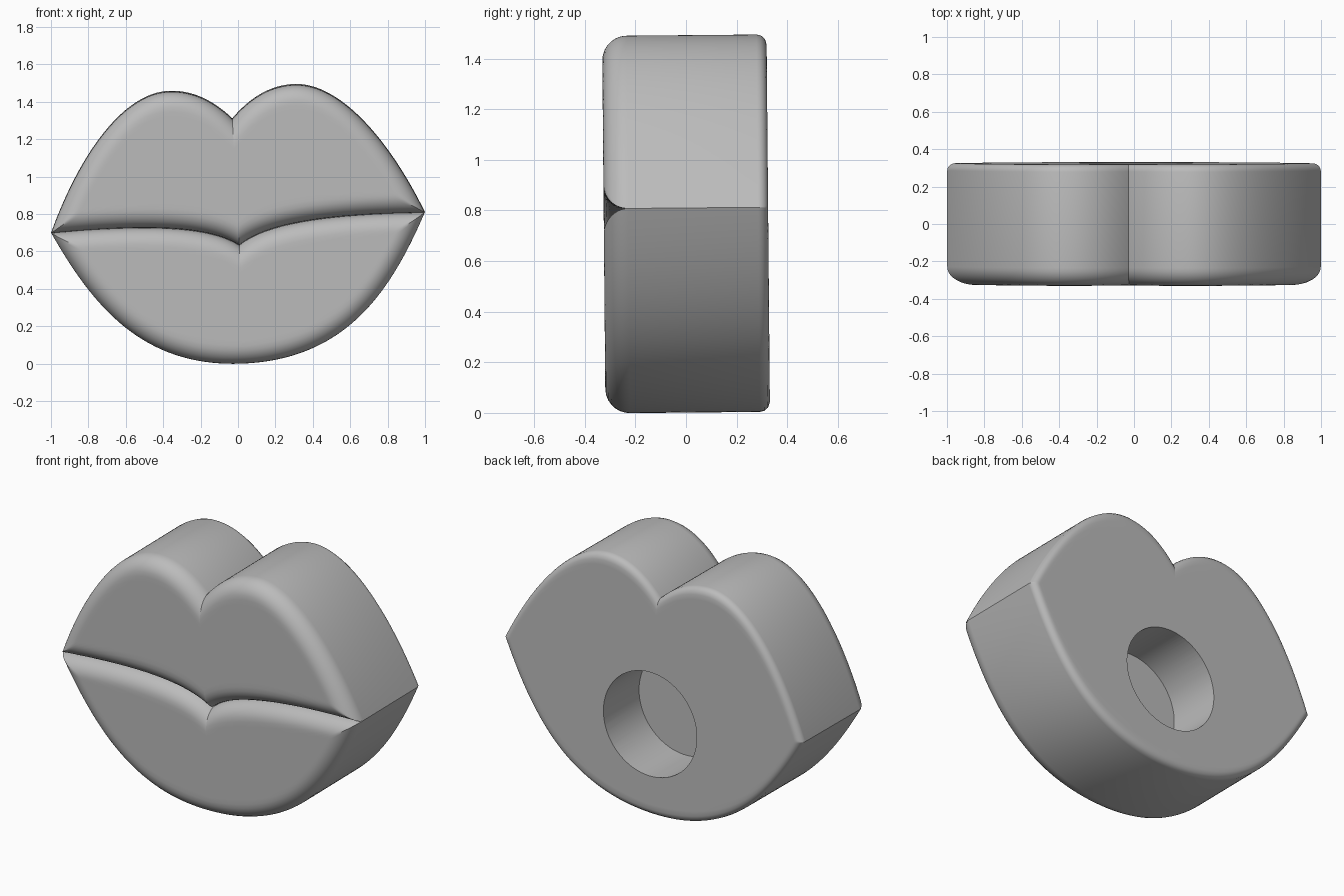
import bpy, bmesh, math
from mathutils import Vector, Matrix
from mathutils.geometry import interpolate_bezier

cube = bpy.data.objects.get("Cube")
if cube:
    bpy.data.objects.remove(cube, do_unlink=True)

HALF_DEPTH = 0.325
FRONT_R, BACK_R = 0.097, 0.04
COLUMNS, ROWS = 90, 28


def curve(*knots):
    """Join cubic segments (four points each) into one polyline from x=0 to x=1."""
    pts = []
    for k in knots:
        seg = interpolate_bezier(*[Vector((x, z)) for x, z in k], 70)
        pts += seg[1:] if pts else seg
    return pts


# Half outlines, centre to corner of the mouth
upper = curve([(0, .555), (.09, .65), (.2, .72), (.335, .72)],
              [(.335, .72), (.58, .72), (.83, .4), (1, 0)])
mouth = curve([(0, -.12), (.1, -.05), (.3, .03), (1, 0)])
lower = curve([(0, -.753), (.55, -.753), (.8, -.4), (1, 0)])


def height(line, x):
    for a, b in zip(line, line[1:]):
        if x <= b.x:
            return a.y + (b.y - a.y) * (x - a.x) / (b.x - a.x)
    return line[-1].y


def extended(line):
    # Carry the tangent past the centre so the fold stays a mitred crease
    return [line[0] - (line[1] - line[0]).normalized() * 0.2] + line


def distance(p, line):
    best = 9.0
    px, pz = p
    for a, b in zip(line, line[1:]):
        dx, dz = b.x - a.x, b.y - a.y
        ex, ez = px - a.x, pz - a.y
        t = max(0.0, min(1.0, (ex * dx + ez * dz) / (dx * dx + dz * dz)))
        best = min(best, (ex - t * dx) ** 2 + (ez - t * dz) ** 2)
    return math.sqrt(best)


def fillet(d, r):
    """Drop of a rounded edge at distance d from the outline."""
    k = max(0.0, r - d)
    return r - math.sqrt(r * r - k * k)


def ease(n):
    return [(1 - math.cos(math.pi * i / n)) / 2 for i in range(n + 1)]


ext = {name: extended(line) for name, line in
       (("upper", upper), ("mouth", mouth), ("lower", lower))}


def strip(x, z0, z1, names, r, side):
    pts = []
    for s in ease(ROWS):
        z = z0 + (z1 - z0) * s
        d = 0 if s in (0, 1) else min(distance((x, z), ext[n]) for n in names)
        pts.append((x, side * (HALF_DEPTH - fillet(d, r)), z))
    return pts


def ring(x):
    """Closed loop round the lips at one x: lower lip, upper lip, back."""
    top, mid, low = (height(c, x) for c in (upper, mouth, lower))
    return (strip(x, low, mid, ("lower", "mouth"), FRONT_R, -1)
            + strip(x, mid, top, ("mouth", "upper"), FRONT_R, -1)[1:]
            + strip(x, top, low, ("upper", "lower"), BACK_R, 1))


# Skin the rings into one closed body
half = [ring(x) for x in ease(COLUMNS)]
rings = [[(-x, y, z) for x, y, z in r] for r in reversed(half[1:])] + half
bm = bmesh.new()
cols = [[bm.verts.new(p) for p in r] for r in rings]
for a, b in zip(cols, cols[1:]):
    n = len(a)
    for i in range(n):
        j = (i + 1) % n
        bm.faces.new((a[i], b[i], b[j], a[j]))
bmesh.ops.remove_doubles(bm, verts=bm.verts, dist=1e-6)
bmesh.ops.recalc_face_normals(bm, faces=bm.faces)
mesh = bpy.data.meshes.new("lips")
bm.to_mesh(mesh)
bm.free()
lips = bpy.data.objects.new("lips", mesh)
bpy.context.collection.objects.link(lips)

# Material
mat = bpy.data.materials.new("plain_grey")
mat.use_nodes = True
grey = (0.5, 0.5, 0.5, 1)
mat.diffuse_color = grey
mat.node_tree.nodes["Principled BSDF"].inputs["Base Color"].default_value = grey
mesh.materials.append(mat)

# Round blind hole in the back
depth = 0.34
bpy.ops.mesh.primitive_cylinder_add(vertices=96, radius=0.312, depth=2 * depth,
                                    location=(0, HALF_DEPTH, -0.205),
                                    rotation=(math.pi / 2, 0, 0))
cutter = bpy.context.object
cutter.name = "hole_cutter"
cutter.hide_render = True
cutter.data.materials.append(mat)
bpy.ops.object.select_all(action="DESELECT")
bpy.context.view_layer.objects.active = lips
lips.select_set(True)
cut = lips.modifiers.new("back_hole", "BOOLEAN")
cut.operation, cut.solver, cut.object = "DIFFERENCE", "EXACT", cutter
bpy.ops.object.modifier_apply(modifier=cut.name)
bpy.data.objects.remove(cutter, do_unlink=True)

# Slight lean of the whole piece
lips.data.transform(Matrix.Translation((0, 0, 0.755))
                    @ Matrix.Rotation(0.009, 4, "X")
                    @ Matrix.Rotation(-0.055, 4, "Y"))
bpy.ops.object.shade_smooth_by_angle(angle=math.radians(35))
